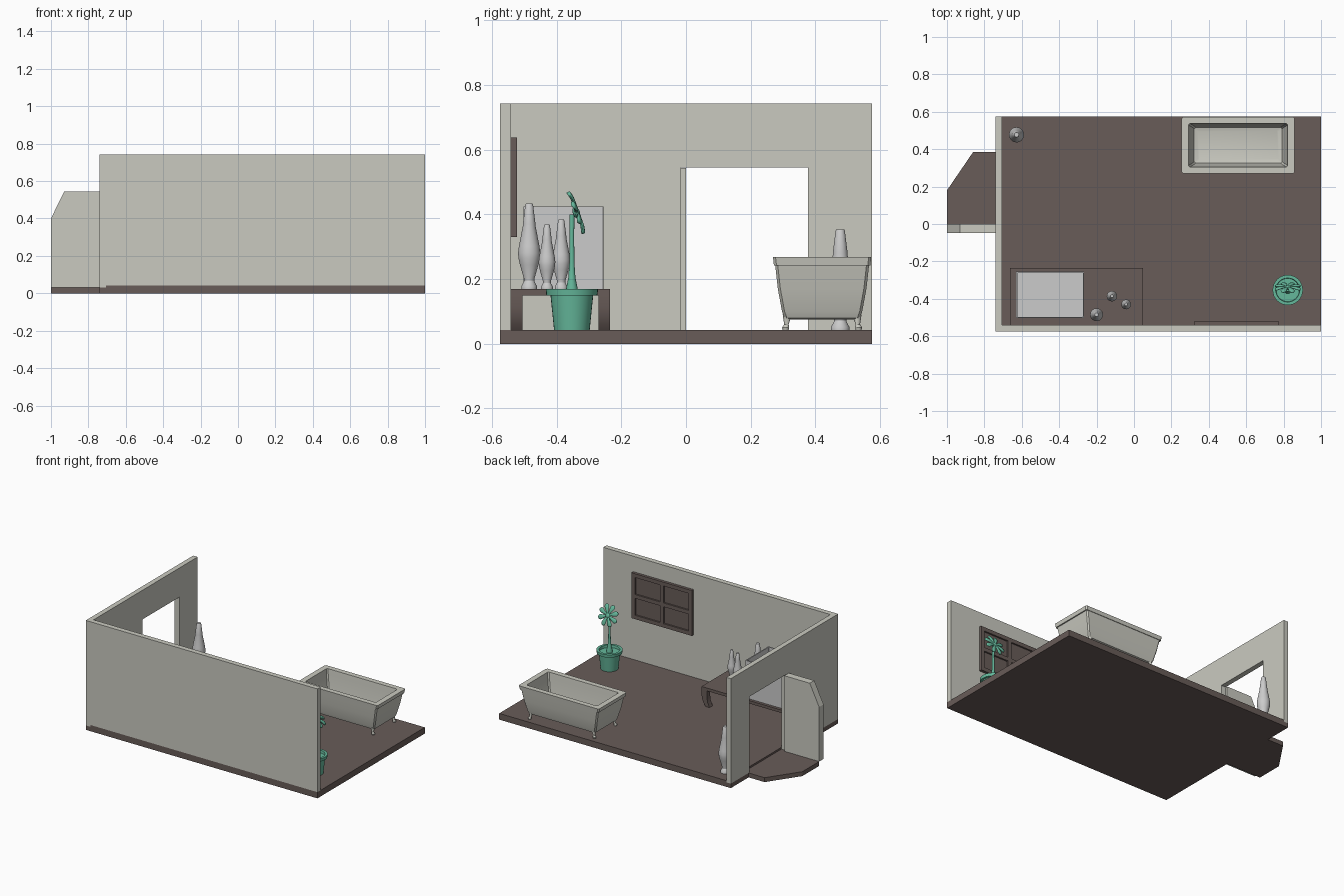
import bpy, bmesh, math
from mathutils import Vector, Matrix

if "Cube" in bpy.data.objects:
    bpy.data.objects.remove(bpy.data.objects["Cube"])


def material(name, r, g, b):
    m = bpy.data.materials.new(name)
    m.diffuse_color = (r, g, b, 1)
    m.use_nodes = True
    m.node_tree.nodes["Principled BSDF"].inputs["Base Color"].default_value = m.diffuse_color
    return m


CREAM = material("cream", 0.59, 0.59, 0.53)
BROWN = material("brown", 0.14, 0.107, 0.098)
GREEN = material("green", 0.13, 0.48, 0.33)


def finish(bm, name, mat=None, smooth=None):
    bmesh.ops.recalc_face_normals(bm, faces=bm.faces[:])
    me = bpy.data.meshes.new(name)
    bm.to_mesh(me)
    bm.free()
    if smooth:
        me.shade_smooth()
        me.set_sharp_from_angle(angle=math.radians(smooth))
    ob = bpy.data.objects.new(name, me)
    bpy.context.collection.objects.link(ob)
    if mat:
        me.materials.append(mat)
    return ob


def prism(name, pts, axis, a, b, mat=None, smooth=None):
    """Extrude a 2D outline from a to b along the given axis (0, 1 or 2)."""
    bm = bmesh.new()

    def put(p, c):
        v = list(p)
        v.insert(axis, c)
        return bm.verts.new(v)
    lo, hi = [put(p, a) for p in pts], [put(p, b) for p in pts]
    bm.faces.new(lo)
    bm.faces.new(hi)
    for i in range(len(pts)):
        j = (i + 1) % len(pts)
        bm.faces.new((lo[i], lo[j], hi[j], hi[i]))
    return finish(bm, name, mat, smooth)


def box(name, x, y, z, mat=None):
    return prism(name, [(x[0], y[0]), (x[1], y[0]), (x[1], y[1]), (x[0], y[1])], 2, z[0], z[1], mat)


def loft(name, rings, mat=None, smooth=None):
    """Skin a list of vertex rings and cap both ends."""
    bm = bmesh.new()
    rs = [[bm.verts.new(p) for p in r] for r in rings]
    n = len(rs[0])
    for r, s in zip(rs, rs[1:]):
        for i in range(n):
            bm.faces.new((r[i], r[(i + 1) % n], s[(i + 1) % n], s[i]))
    bm.faces.new(rs[0])
    bm.faces.new(rs[-1])
    return finish(bm, name, mat, smooth)


def lathe(name, x, y, profile, n=32, mat=None):
    return loft(name, [[(x + r * math.cos(math.tau * i / n), y + r * math.sin(math.tau * i / n), z)
                        for i in range(n)] for r, z in profile], mat, 30)


def rects(cx, cy, sections, chamfer=0.0):
    """Rectangular rings with cut corners: (half x, half y, z)."""
    out = []
    for hx, hy, z in sections:
        c = chamfer
        p = [(hx, hy - c), (hx - c, hy), (c - hx, hy), (-hx, hy - c),
             (-hx, c - hy), (c - hx, -hy), (hx - c, -hy), (hx, c - hy)]
        out.append([(cx + u, cy + v, z) for u, v in p])
    return out


# Floor slab with the cut-corner step outside the doorway
prism("floor_base", [(-0.74, -0.576), (1, -0.576), (1, 0.576), (-0.74, 0.576), (-0.74, 0.385),
                     (-0.86, 0.385), (-1, 0.18), (-1, 0), (-0.74, 0)], 2, 0, 0.03, BROWN)
box("floor_top", (-0.706, 1), (-0.576, 0.576), (0.03, 0.042), BROWN)

# Walls
box("long_wall", (-0.706, 1), (-0.576, -0.541), (0.042, 0.743), CREAM)
prism("doorway_wall", [(-0.576, 0.03), (-0.015, 0.03), (-0.015, 0.545), (0.378, 0.545), (0.378, 0.03),
                       (0.576, 0.03), (0.576, 0.743), (-0.576, 0.743)], 0, -0.74, -0.706, CREAM)
prism("outer_wall", [(-1, 0.03), (-0.74, 0.03), (-0.74, 0.543), (-0.93, 0.543), (-1, 0.4)],
      1, -0.048, 0, CREAM)

# Window with four panes
X0, X1, Z0, Z1, T = 0.322, 0.775, 0.33, 0.638, 0.026
XM, ZM = (X0 + X1) / 2, (Z0 + Z1) / 2
box("window_panes", (X0 + T, X1 - T), (-0.541, -0.533), (Z0 + T, Z1 - T), BROWN)
for i, x in enumerate((X0, XM - T / 2, X1 - T)):
    box(f"window_upright_{i}", (x, x + T), (-0.541, -0.522), (Z0, Z1), BROWN)
for i, z in enumerate((Z0, ZM - T / 2, Z1 - T)):
    for j, (a, b) in enumerate(((X0 + T, XM - T / 2), (XM + T / 2, X1 - T))):
        box(f"window_rail_{i}{j}", (a, b), (-0.541, -0.522), (z, z + T), BROWN)

# Low table with legs that curve inward
box("table_top", (-0.662, 0.048), (-0.541, -0.235), (0.15, 0.17), BROWN)
outer = [(0, 0.15), (0, 0.115), (0.006, 0.085), (0.017, 0.06), (0.03, 0.042)]
leg = outer + [(0.06, 0.042), (0.045, 0.075), (0.04, 0.11), (0.04, 0.15)]
for side, x0, s in (("left", -0.662, 1), ("right", 0.048, -1)):
    for end, y in (("wall", -0.541), ("room", -0.27)):
        prism(f"table_leg_{side}_{end}", [(x0 + s * u, z) for u, z in leg], 1, y, y + 0.035, BROWN, 40)

# Open tank on the table
loft("tank", rects(-0.449, -0.379, [(0.182, 0.124, 0.17), (0.182, 0.124, 0.424), (0.175, 0.117, 0.424),
                                    (0.175, 0.117, 0.18)], 0.001))

# Tapered lamps, one on the floor and three on the table
shape = [(0.092, 0), (0.092, 0.03), (0.06, 0.09), (0.062, 0.12), (0.108, 0.28), (0.126, 0.36),
         (0.13, 0.42), (0.12, 0.5), (0.074, 0.74), (0.074, 0.76), (0.046, 0.985), (0.038, 1)]
for i, (x, y, z, h) in enumerate(((-0.628, 0.477, 0.042, 0.312), (-0.2, -0.485, 0.17, 0.264),
                                  (-0.118, -0.386, 0.17, 0.214), (-0.042, -0.43, 0.17, 0.199))):
    lathe(f"lamp_{i}", x, y, [(r * h, z + t * h) for r, t in shape])

# Bathtub: tapered body, heavy rim, hollow inside, four splayed feet
CX, CY = 0.557, 0.421
loft("bathtub", rects(CX, CY, [
    (0.235, 0.105, 0.075), (0.25, 0.117, 0.08), (0.259, 0.124, 0.1), (0.276, 0.137, 0.17),
    (0.29, 0.145, 0.242), (0.298, 0.149, 0.242), (0.302, 0.152, 0.268), (0.265, 0.117, 0.268),
    (0.262, 0.114, 0.24), (0.25, 0.107, 0.15), (0.235, 0.096, 0.1), (0.215, 0.08, 0.094)], 0.008), CREAM, 30)
for sx in (-1, 1):
    for sy in (-1, 1):
        x, y = CX + sx * 0.235, CY + sy * 0.108
        rings = [[(x + sx * o + r * math.cos(math.tau * i / 12), y + sy * o * 0.6 + r * math.sin(math.tau * i / 12), z)
                  for i in range(12)] for r, o, z in
                 ((0.009, 0.008, 0.042), (0.011, 0.008, 0.05), (0.007, 0.004, 0.06), (0.014, 0, 0.09))]
        loft(f"tub_foot_{sx}_{sy}", rings, CREAM, 40)

# Potted plant
PX, PY = 0.822, -0.353
lathe("pot", PX, PY, [(0.055, 0.042), (0.066, 0.15), (0.079, 0.15), (0.081, 0.17), (0.064, 0.17),
                      (0.062, 0.153)], 32, GREEN)
lathe("stem", PX, PY, [(0.02, 0.15), (0.017, 0.175), (0.011, 0.205), (0.008, 0.25), (0.007, 0.33),
                       (0.008, 0.4)], 16, GREEN)
tilt = Matrix.Translation((PX, PY + 0.012, 0.405)) @ Matrix.Rotation(math.radians(-70), 4, 'X')


def blob(name, local, scale):
    bm = bmesh.new()
    bmesh.ops.create_uvsphere(bm, u_segments=16, v_segments=10, radius=1)
    bm.transform(tilt @ local @ Matrix.Diagonal((*scale, 1)))
    finish(bm, name, GREEN, 60)


# Flower head with eight rounded petals
blob("flower_centre", Matrix.Translation((0, 0, 0.002)), (0.019, 0.019, 0.011))
petal = [(0.01, 0.006), (0.03, 0.01), (0.048, 0.015), (0.062, 0.016), (0.07, 0.011), (0.073, 0.004)]
for k in range(8):
    spin = tilt @ Matrix.Rotation(math.tau * (k + 0.5) / 8, 4, 'Z')
    rings = [[spin @ Vector((u, w * math.cos(math.tau * i / 10),
                             0.006 * math.sin(math.tau * i / 10) + 0.006 * math.sin(u * 43)))
              for i in range(10)] for u, w in petal]
    loft(f"petal_{k}", rings, GREEN, 50)
